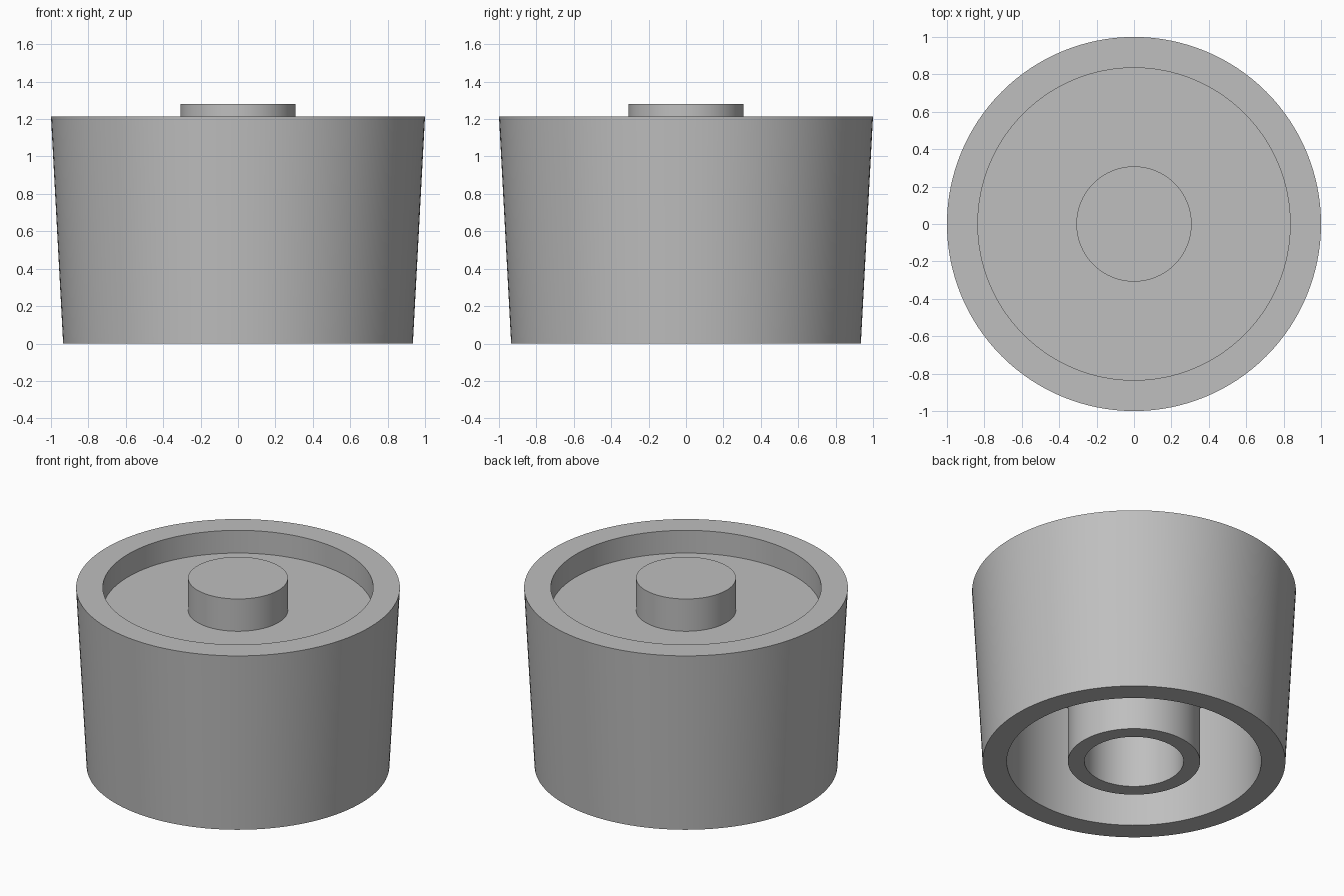
import bpy
import bmesh
from math import radians, tau

SEGMENTS = 128

cube = bpy.data.objects.get("Cube")
if cube:
    bpy.data.objects.remove(cube, do_unlink=True)

# One plain grey for every part
grey = bpy.data.materials.new("plain_grey")
grey.use_nodes = True
colour = (0.52, 0.52, 0.52, 1)
grey.diffuse_color = colour
grey.node_tree.nodes["Principled BSDF"].inputs["Base Color"].default_value = colour


def lathe(name, profile, closed=False):
    """Revolve (radius, height) points around the z axis."""
    bm = bmesh.new()
    verts = [bm.verts.new((r, 0, z)) for r, z in profile]
    edges = [bm.edges.new(pair) for pair in zip(verts, verts[1:])]
    if closed:
        edges.append(bm.edges.new((verts[-1], verts[0])))
    bmesh.ops.spin(bm, geom=verts + edges, cent=(0, 0, 0), axis=(0, 0, 1),
                   angle=tau, steps=SEGMENTS)
    bmesh.ops.remove_doubles(bm, verts=bm.verts, dist=0.0001)
    bmesh.ops.recalc_face_normals(bm, faces=bm.faces)
    mesh = bpy.data.meshes.new(name)
    bm.to_mesh(mesh)
    bm.free()
    mesh.materials.append(grey)
    obj = bpy.data.objects.new(name, mesh)
    bpy.context.collection.objects.link(obj)
    bpy.ops.object.select_all(action="DESELECT")
    obj.select_set(True)
    bpy.context.view_layer.objects.active = obj
    bpy.ops.object.shade_smooth_by_angle(angle=radians(30))
    return obj


FLOOR, CEILING = 1.06, 0.77

# Tapered body: recessed top, thick web and open underside
lathe("tapered_body", [
    (0, FLOOR), (0.835, FLOOR), (0.835, 1.215), (1.0, 1.215),
    (0.935, 0), (0.786, 0), (0.786, CEILING), (0, CEILING),
])

# Raised round boss in the top recess
lathe("top_boss", [(0, 1.0), (0.308, 1.0), (0.308, 1.28), (0, 1.28)])

# Hollow hub hanging down to the base
lathe("hollow_hub", [
    (0.306, 0), (0.408, 0), (0.408, CEILING + 0.05), (0.306, CEILING + 0.05),
], closed=True)
